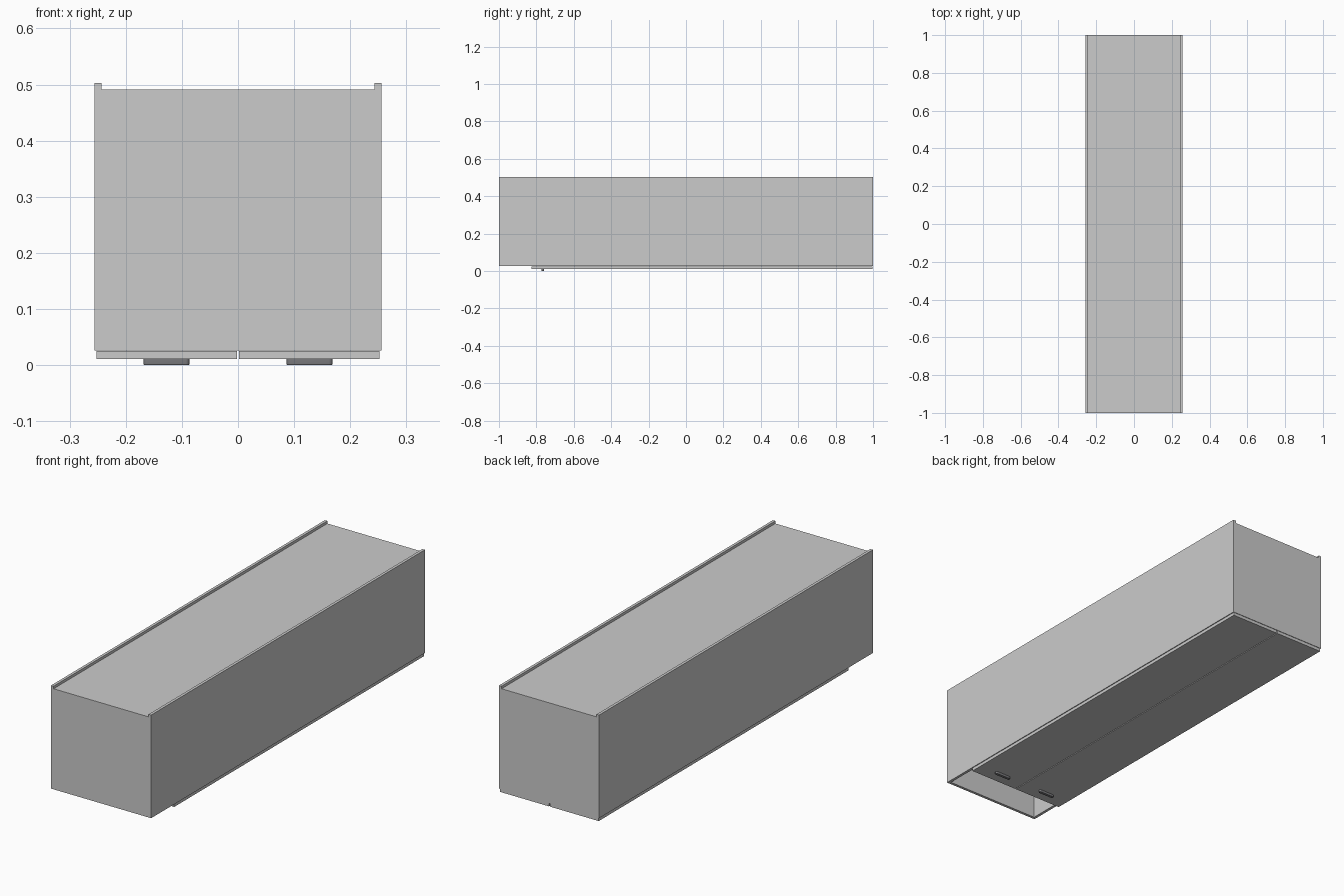
import bpy, bmesh
from math import radians

if "Cube" in bpy.data.objects:
    bpy.data.objects.remove(bpy.data.objects["Cube"])

W, T = 0.256, 0.013          # half width, board thickness
Z0, Z1 = 0.026, 0.503        # carcass bottom (door side) and top (rear side)
BACK = 0.488                 # underside of the recessed back panel


def finish(name, bm):
    mesh = bpy.data.meshes.new(name)
    bm.to_mesh(mesh)
    bm.free()
    ob = bpy.data.objects.new(name, mesh)
    bpy.context.collection.objects.link(ob)
    return ob


def board(name, x, y, z):
    """Box from (min, max) ranges on each axis."""
    bm = bmesh.new()
    bmesh.ops.create_cube(bm, size=1)
    for v in bm.verts:
        v.co = [r[0] if c < 0 else r[1] for c, r in zip(v.co, (x, y, z))]
    return finish(name, bm)


def handle(name, cx, cy):
    """Low pull bar with rounded ends and a softened outer edge."""
    ob = board(name, (cx - 0.041, cx + 0.041), (cy - 0.007, cy + 0.007), (0.0, 0.0112))
    bm = bmesh.new()
    bm.from_mesh(ob.data)
    corners = [e for e in bm.edges if abs(e.verts[0].co.z - e.verts[1].co.z) > 0.005]
    bmesh.ops.bevel(bm, geom=corners, offset=0.0065, segments=6, profile=0.5, affect='EDGES')
    rim = [e for e in bm.edges if all(v.co.z < 0.001 for v in e.verts)]
    bmesh.ops.bevel(bm, geom=rim, offset=0.002, segments=3, profile=0.5, affect='EDGES')
    bm.to_mesh(ob.data)
    bm.free()
    ob.data.materials.append(metal)
    bpy.ops.object.select_all(action='DESELECT')
    ob.select_set(True)
    bpy.context.view_layer.objects.active = ob
    bpy.ops.object.shade_smooth_by_angle(angle=radians(35))


metal = bpy.data.materials.new("dark_metal")
metal.diffuse_color = (0.2, 0.2, 0.21, 1)
metal.use_nodes = True
metal.node_tree.nodes["Principled BSDF"].inputs["Base Color"].default_value = metal.diffuse_color

# Carcass boards: end panels sit between the full-length sides
inner = (-W + T, W - T)
board("end_panel_front", inner, (-1, -1 + T), (Z0, BACK))
board("end_panel_rear", inner, (1 - T, 1), (Z0, BACK))
board("back_panel", inner, (-1, 1), (BACK, 0.491))
# Divider between the open niche and the space behind the doors
board("niche_divider", inner, (-0.827, -0.827 + T), (Z0, BACK))

# Mirrored sides, doors and handles
for side, s in (("left", -1), ("right", 1)):
    board(side + "_side_panel", sorted((s * W, s * (W - T))), (-1, 1), (Z0, Z1))
    board(side + "_door", sorted((s * 0.002, s * 0.2525)), (-0.827, 0.998), (0.011, 0.0255))
    handle(side + "_handle", s * 0.1275, -0.765)
